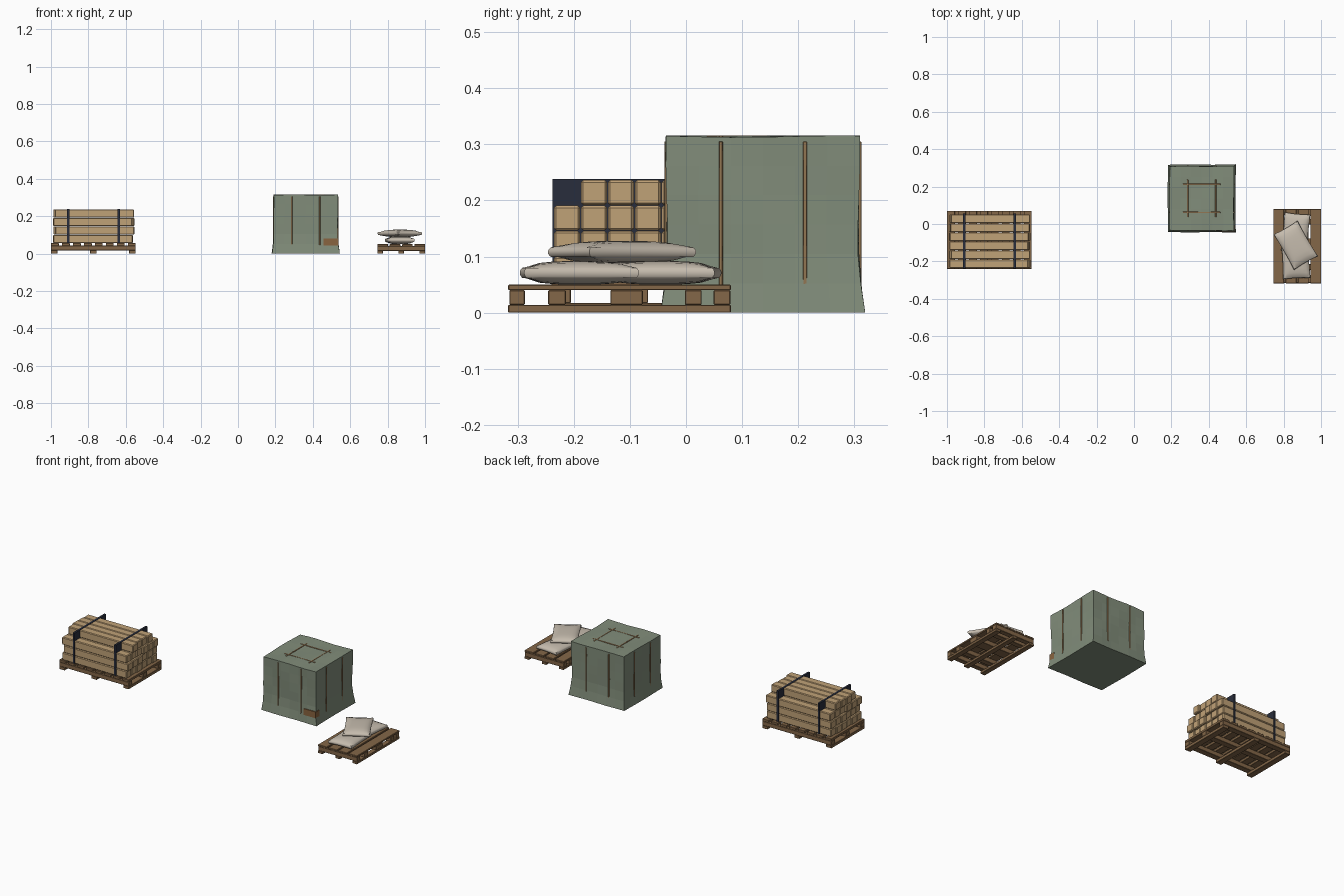
import bpy, bmesh, math, random
from mathutils import Matrix, Vector

if "Cube" in bpy.data.objects:
    bpy.data.objects.remove(bpy.data.objects["Cube"])

random.seed(4)


def material(name, rgb):
    m = bpy.data.materials.new(name)
    m.diffuse_color = (*rgb, 1)
    m.use_nodes = True
    m.node_tree.nodes["Principled BSDF"].inputs["Base Color"].default_value = m.diffuse_color
    return m


LUMBER = material("light_timber", (0.53, 0.36, 0.185))
PALLET = material("pallet_brown", (0.23, 0.135, 0.065))
STRAP = material("navy_strap", (0.022, 0.027, 0.045))
TARP = material("tarp_green", (0.22, 0.265, 0.195))
ROPE = material("rope_brown", (0.29, 0.18, 0.085))
CRATE = material("crate_brown", (0.25, 0.125, 0.05))
SACK = material("sack_beige", (0.56, 0.50, 0.42))


def finish(bm, name, mat, bevel=0):
    bmesh.ops.recalc_face_normals(bm, faces=bm.faces[:])
    me = bpy.data.meshes.new(name)
    bm.to_mesh(me)
    bm.free()
    me.materials.append(mat)
    ob = bpy.data.objects.new(name, me)
    bpy.context.collection.objects.link(ob)
    if bevel:
        mod = ob.modifiers.new("bevel", 'BEVEL')
        mod.width = bevel
        mod.segments = 1
    return ob


def add_box(bm, x0, x1, y0, y1, z0, z1):
    mat = Matrix.Translation(((x0 + x1) / 2, (y0 + y1) / 2, (z0 + z1) / 2))
    mat = mat @ Matrix.Diagonal((x1 - x0, y1 - y0, z1 - z0, 1))
    bmesh.ops.create_cube(bm, size=1, matrix=mat)


def boxes(name, mat, items, bevel=0):
    bm = bmesh.new()
    for it in items:
        add_box(bm, *it)
    return finish(bm, name, mat, bevel)


def spread(a, b, n, w):
    """n strips of width w evenly filling a..b"""
    step = (b - a - w) / (n - 1)
    return [(a + i * step, a + i * step + w) for i in range(n)]


def pallet(name, x0, x1, y0, y1, levels, n_deck, deck_w, stringers, run_w):
    z0, z1, z2, z3 = levels
    parts = [(a, b, y0, y1, z0, z1) for a, b in spread(x0, x1, 3, run_w)]
    parts += [(x0, x1, a, b, z1, z2) for a, b in stringers]
    parts += [(a, b, y0, y1, z2, z3) for a, b in spread(x0, x1, n_deck, deck_w)]
    boxes(name, PALLET, parts, 0.0015)


# timber pallet
pallet("timber_pallet", -1.0, -0.547, -0.24, 0.07, (0, 0.017, 0.042, 0.056),
       8, 0.042, spread(-0.24, 0.07, 3, 0.035), 0.035)

# stacked beams, top layer lacks the outer ones
beams = []
for row in range(4):
    for col in range(6):
        if row == 3 and col in (0, 5):
            continue
        shift = random.uniform(-0.007, 0.007)
        y = -0.236 + col * 0.048
        z = 0.056 + row * 0.0452
        beams.append((-0.983 + shift, -0.56 + shift, y + 0.0007, y + 0.0473,
                      z, z + 0.0445))
boxes("timber_beams", LUMBER, beams, 0.004)

# straps, square around the stack
for i, x in enumerate((-0.907, -0.637)):
    boxes(f"timber_strap_{i + 1}", STRAP,
          [(x - 0.006, x + 0.006, -0.238, 0.055, 0.05, 0.238)])

# covered cargo: tarp block, flared hem, gently wavy faces
CX, CY, H = 0.362, 0.137, 0.314
bm = bmesh.new()
bmesh.ops.create_cube(bm, size=2)
bmesh.ops.subdivide_edges(bm, edges=bm.edges[:], cuts=5, use_grid_fill=True)
for v in bm.verts:
    u, w, t = v.co.x, v.co.y, (v.co.z + 1) / 2
    half = 0.170 + 0.011 * max(0, 1 - t / 0.33) ** 1.5 + 0.002 * t
    half += 0.0015 * math.sin(5 * u + 3 * w + 7 * t)
    z = t * H
    if t > 0.99:
        z += 0.0015 * math.sin(4 * u - 3 * w)
    v.co = Vector((CX + u * half, CY + w * half, z))
finish(bm, "tarp_cover", TARP)

# ropes: two down each side, crossed square on top
r = 0.0035
ropes = []
for s in (-0.075, 0.075):
    for d in (-1, 1):
        e = d * 0.172
        ropes.append((CX + s - r, CX + s + r, CY + e - r, CY + e + r, 0.045, 0.305))
        ropes.append((CX + e - r, CX + e + r, CY + s - r, CY + s + r, 0.045, 0.305))
    ropes.append((CX - 0.1, CX + 0.1, CY + s - r, CY + s + r, H - 0.004, H + 0.002))
    ropes.append((CX + s - r, CX + s + r, CY - 0.1, CY + 0.1, H - 0.004, H + 0.002))
boxes("tarp_ropes", ROPE, ropes, 0.001)

# crate corner peeking through the tarp
boxes("crate_corner", CRATE, [(0.457, 0.537, -0.041, -0.008, 0.043, 0.08)])

# sack pallet
pallet("sack_pallet", 0.745, 1.0, -0.317, 0.08, (0, 0.014, 0.04, 0.05), 4, 0.057,
       [(-0.315, -0.287), (-0.246, -0.214), (-0.135, -0.077),
        (-0.002, 0.028), (0.049, 0.079)], 0.03)


# sacks: pillow shapes with thin rims and drawn-in sides
def sack(name, x, y, z, sx, sy, sz, angle):
    bm = bmesh.new()
    bmesh.ops.create_cube(bm, size=2)
    bmesh.ops.subdivide_edges(bm, edges=bm.edges[:], cuts=7, use_grid_fill=True)
    rot = Matrix.Rotation(math.radians(angle), 3, 'Z')
    for v in bm.verts:
        u, w, t = v.co
        puff = 0.42 + 0.58 * ((1 - abs(u) ** 3) * (1 - abs(w) ** 3)) ** 0.6
        rim = 1 - 0.04 * t * t
        p = Vector((u * sx / 2 * rim * (1 - 0.05 * (1 - w * w)),
                    w * sy / 2 * rim * (1 - 0.04 * (1 - u * u)),
                    t * sz / 2 * puff))
        v.co = rot @ p + Vector((x, y, z))
    ob = finish(bm, name, SACK)
    bpy.ops.object.select_all(action='DESELECT')
    ob.select_set(True)
    bpy.context.view_layer.objects.active = ob
    bpy.ops.object.shade_smooth_by_angle(angle=math.radians(40))


sack("sack_back", 0.865, -0.045, 0.071, 0.14, 0.205, 0.042, -5)
sack("sack_front", 0.865, -0.19, 0.071, 0.148, 0.205, 0.042, 3)
sack("sack_top", 0.865, -0.114, 0.108, 0.148, 0.22, 0.04, 30)
